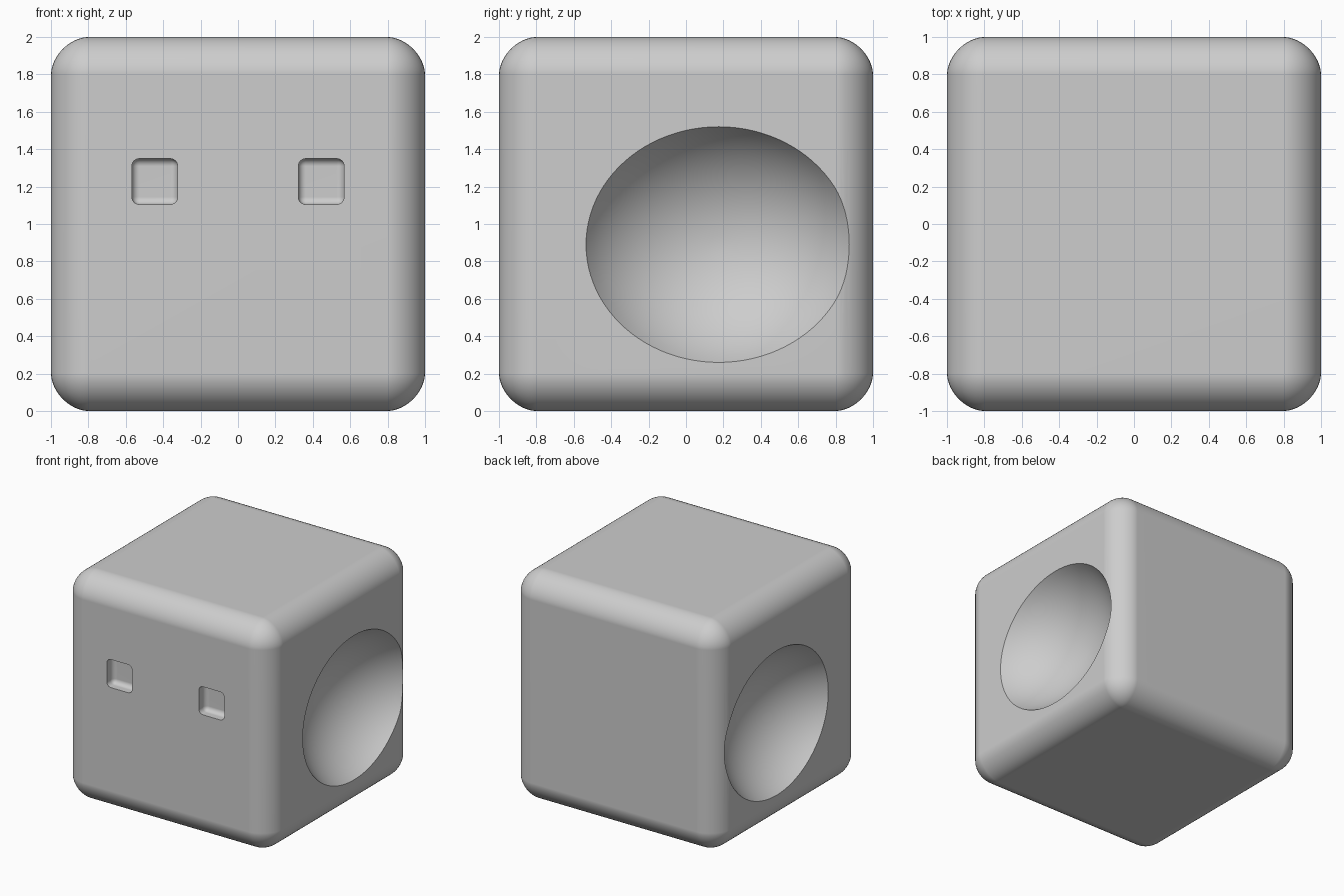
import bpy
from math import pi, radians

default = bpy.data.objects.get("Cube")
if default:
    bpy.data.objects.remove(default, do_unlink=True)


def make_active(obj):
    bpy.ops.object.select_all(action="DESELECT")
    obj.select_set(True)
    bpy.context.view_layer.objects.active = obj


def rounded_box(name, location, size, radius, segments, profile=0.5):
    """Box with all its edges rounded."""
    bpy.ops.mesh.primitive_cube_add(size=1, location=location)
    obj = bpy.context.object
    obj.name = name
    obj.scale = size
    bpy.ops.object.transform_apply(location=False, rotation=False, scale=True)
    bevel = obj.modifiers.new("rounding", "BEVEL")
    bevel.width = radius
    bevel.segments = segments
    bevel.profile = profile
    make_active(obj)
    bpy.ops.object.modifier_apply(modifier=bevel.name)
    return obj


def hollow_cutter(side):
    """Ellipsoid centred outside a side face, so it cuts a shallow bowl."""
    bpy.ops.mesh.primitive_uv_sphere_add(
        segments=96, ring_count=49, radius=1, rotation=(0, pi / 2, 0))
    obj = bpy.context.object
    bpy.ops.object.transform_apply(location=False, rotation=True, scale=False)
    obj.name = "side_hollow_cutter"
    obj.scale = (0.75, 0.82, 0.728)
    obj.location = (side * 1.375, 0.175, 0.89)
    bpy.ops.object.transform_apply(location=False, rotation=False, scale=True)
    return obj


def carve(obj, cutter):
    """Subtract the cutter and remove it."""
    cut = obj.modifiers.new("carve", "BOOLEAN")
    cut.operation = "DIFFERENCE"
    cut.solver = "EXACT"
    cut.object = cutter
    make_active(obj)
    bpy.ops.object.modifier_apply(modifier=cut.name)
    bpy.data.objects.remove(cutter, do_unlink=True)


# Rounded cube body
body = rounded_box("body", (0, 0, 1), (2, 2, 2), 0.2, 12, 0.465)

# Square eye recesses in front and large bowls in the sides
for side in (-1, 1):
    eye = rounded_box("eye_cutter", (side * 0.445, -1, 1.227),
                      (0.245, 0.18, 0.245), 0.04, 6)
    carve(body, eye)
    carve(body, hollow_cutter(side))

# One plain grey material
grey = bpy.data.materials.new("light grey")
grey.use_nodes = True
colour = (0.61, 0.61, 0.61, 1)
grey.diffuse_color = colour
grey.node_tree.nodes["Principled BSDF"].inputs["Base Color"].default_value = colour
body.data.materials.clear()
body.data.materials.append(grey)
for face in body.data.polygons:
    face.material_index = 0

# Smooth rounding, crisp rims, flat large faces
make_active(body)
bpy.ops.object.shade_smooth_by_angle(angle=radians(30))
normals = body.modifiers.new("flat faces", "WEIGHTED_NORMAL")
normals.keep_sharp = True
